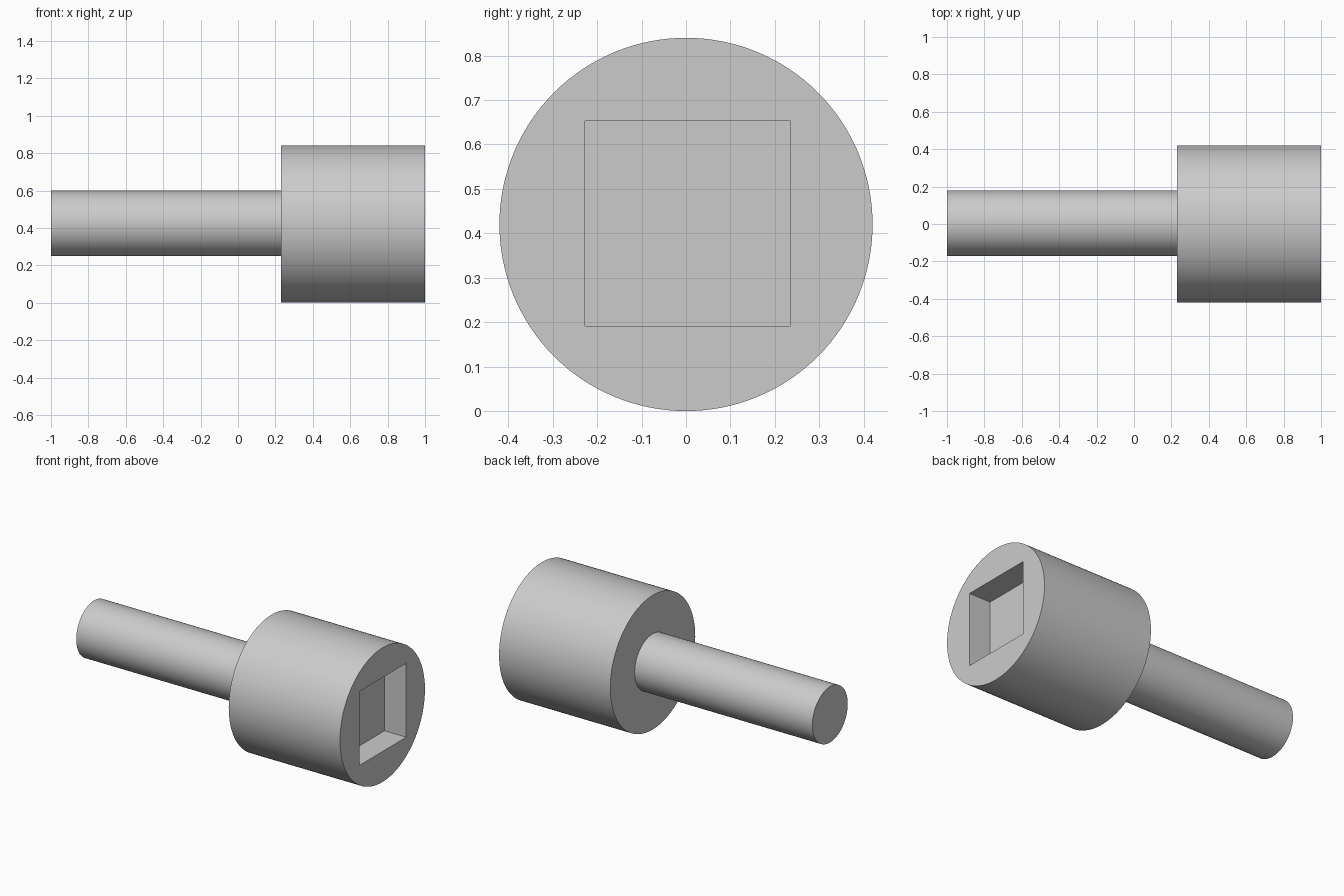
import bpy, math

if "Cube" in bpy.data.objects:
    bpy.data.objects.remove(bpy.data.objects["Cube"])

HEAD_R, SHAFT_R = 0.42, 0.175
HEAD_START, END = 0.23, 1.0
SOCKET, DEPTH = 0.462, 0.15
CY, CZ = 0.004, 0.422   # slightly off-centre axis of shaft and socket

grey = bpy.data.materials.new("plain_grey")
grey.diffuse_color = (0.6, 0.6, 0.6, 1)
grey.use_nodes = True
grey.node_tree.nodes["Principled BSDF"].inputs["Base Color"].default_value = grey.diffuse_color


def rod(name, radius, x0, x1, y, z):
    """Solid cylinder lying along x."""
    bpy.ops.mesh.primitive_cylinder_add(
        vertices=128, radius=radius, depth=x1 - x0,
        location=((x0 + x1) / 2, y, z), rotation=(0, math.pi / 2, 0))
    ob = bpy.context.object
    ob.name = name
    ob.data.materials.append(grey)
    return ob


# Thin shaft and thick head
shaft = rod("shaft", SHAFT_R, -1.0, HEAD_START, CY, CZ + 0.002)
head = rod("head", HEAD_R, HEAD_START, END, 0, HEAD_R)

# Square socket cut into the end of the head
bpy.ops.mesh.primitive_cube_add(size=1, location=(END, CY, CZ))
cutter = bpy.context.object
cutter.name = "socket_cutter"
cutter.scale = (2 * DEPTH, SOCKET, SOCKET)
cutter.hide_render = True
cutter.data.materials.append(grey)
cut = head.modifiers.new("socket", 'BOOLEAN')
cut.operation = 'DIFFERENCE'
cut.solver = 'EXACT'
cut.object = cutter
bpy.context.view_layer.objects.active = head
bpy.ops.object.modifier_apply(modifier=cut.name)
bpy.data.objects.remove(cutter)

# Smooth round sides, sharp rims
for ob in (shaft, head):
    bpy.ops.object.select_all(action='DESELECT')
    ob.select_set(True)
    bpy.context.view_layer.objects.active = ob
    bpy.ops.object.shade_smooth_by_angle(angle=math.radians(30))
